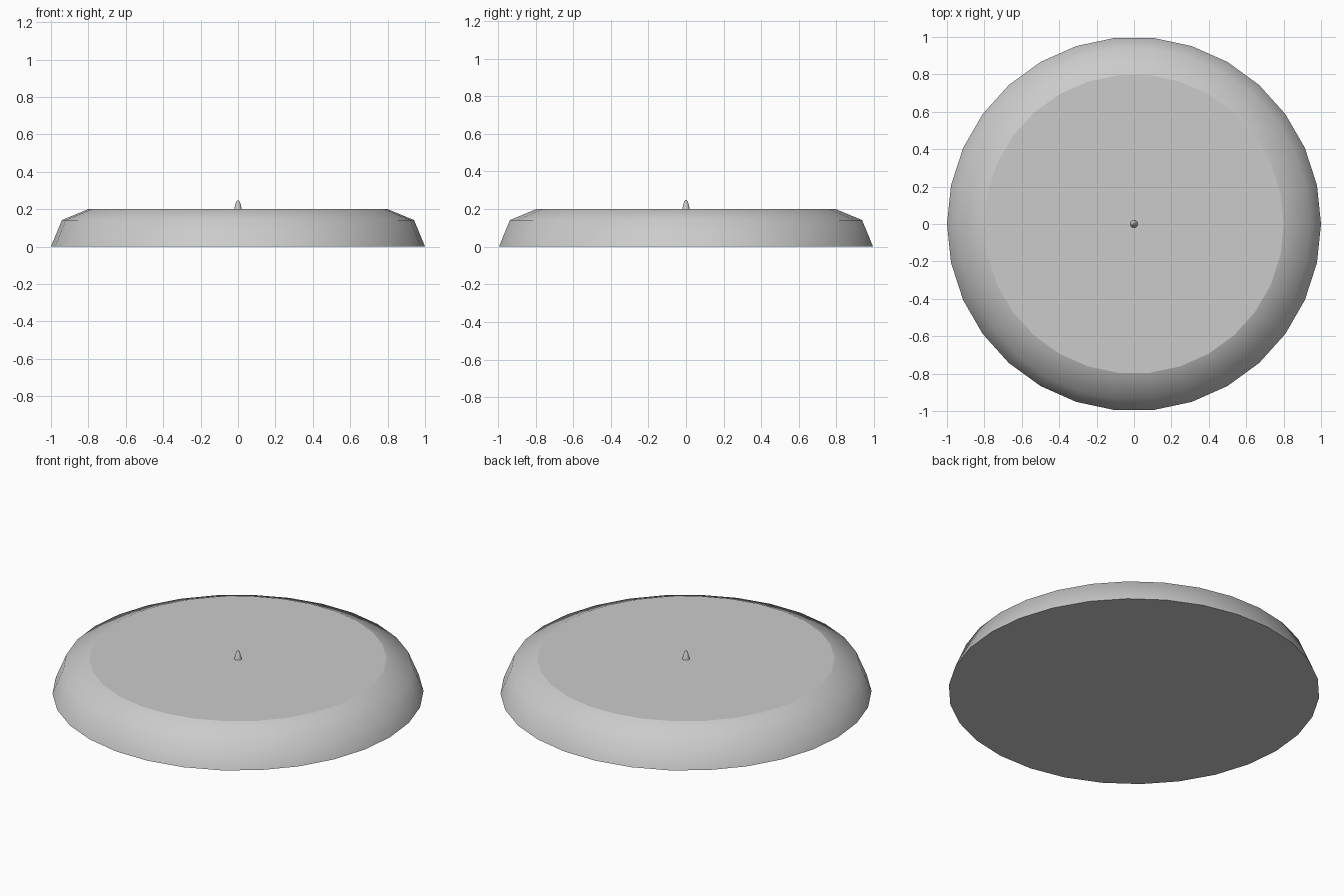
import bpy, bmesh, math

if "Cube" in bpy.data.objects:
    bpy.data.objects.remove(bpy.data.objects["Cube"])


def lathe(name, profile, sides, smooth_angle):
    """Revolve (radius, z) points about z, capping open ends."""
    bm = bmesh.new()
    rings = []
    for r, z in profile:
        rings.append([bm.verts.new((r * math.cos(math.tau * i / sides),
                                    r * math.sin(math.tau * i / sides), z))
                      for i in range(sides)])
    for a, b in zip(rings, rings[1:]):
        for i in range(sides):
            j = (i + 1) % sides
            bm.faces.new((a[i], a[j], b[j], b[i]))
    bm.faces.new(rings[0][::-1])
    bm.faces.new(rings[-1])
    mesh = bpy.data.meshes.new(name)
    bm.to_mesh(mesh)
    bm.free()
    obj = bpy.data.objects.new(name, mesh)
    bpy.context.collection.objects.link(obj)
    bpy.ops.object.select_all(action='DESELECT')
    obj.select_set(True)
    bpy.context.view_layer.objects.active = obj
    bpy.ops.object.shade_smooth_by_angle(angle=math.radians(smooth_angle))
    return obj


# Low round disc with a two-step rounded rim (quarter arc) and flat top
rim = [(0.8 + 0.2 * math.cos(math.radians(a)), 0.2 * math.sin(math.radians(a)))
       for a in (0, 45, 90)]
disc = lathe("disc_base", rim, 30, 50)
# Keep the flat top and underside crisp
for p in disc.data.polygons:
    if abs(p.normal.z) > 0.99:
        p.use_smooth = False

# Small tapered pin standing in the middle of the top
lathe("centre_pin", [(0.02, 0.2), (0.011, 0.236), (0.005, 0.247)], 12, 50)
